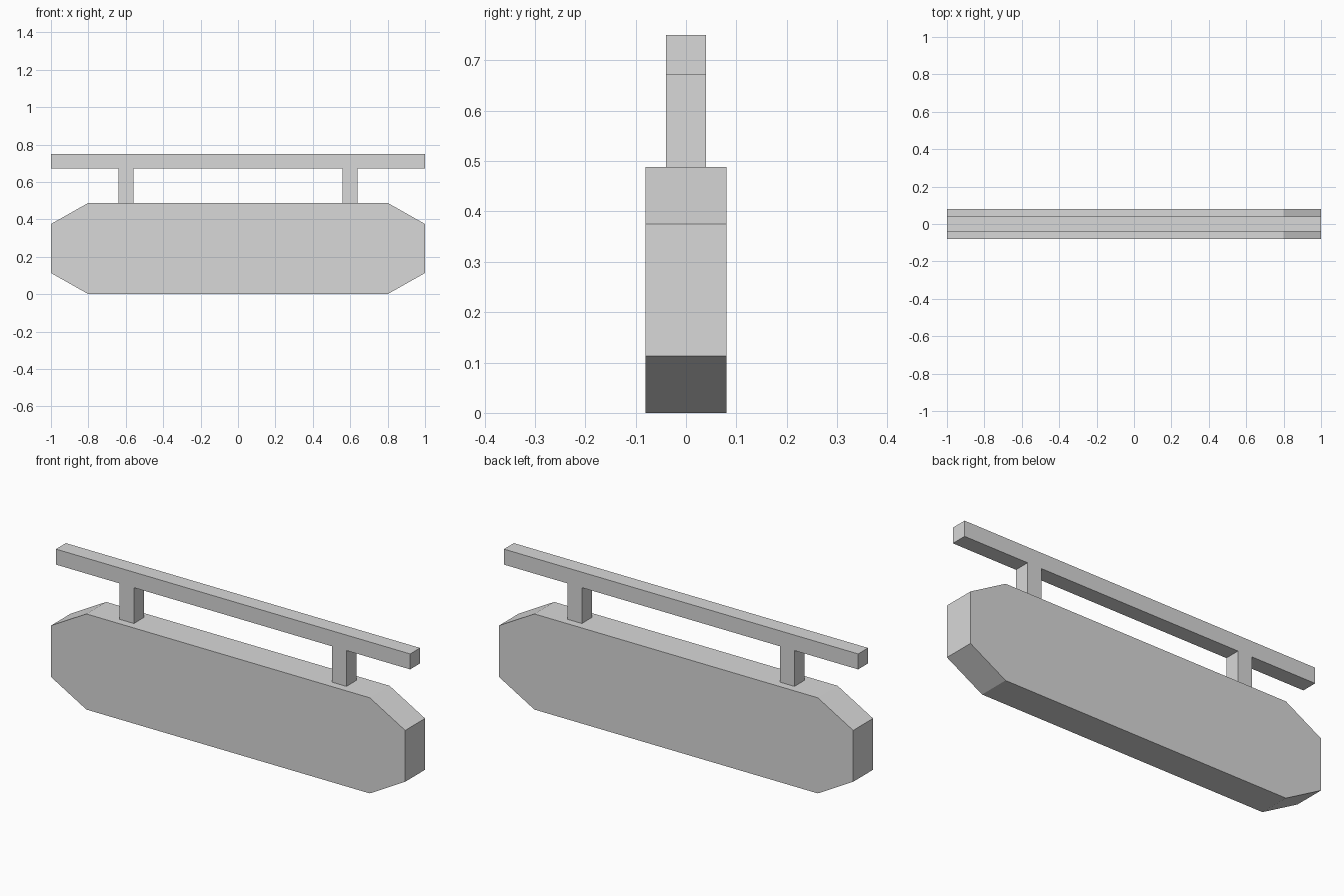
import bpy
import bmesh

cube = bpy.data.objects.get("Cube")
if cube:
    bpy.data.objects.remove(cube, do_unlink=True)

# Single plain grey
grey = bpy.data.materials.new("light_grey")
grey.use_nodes = True
colour = (0.69, 0.69, 0.69, 1)
grey.diffuse_color = colour
grey.node_tree.nodes["Principled BSDF"].inputs["Base Color"].default_value = colour


def slab(name, profile, half_depth):
    """Extrude an x-z outline symmetrically along y."""
    bm = bmesh.new()
    face = bm.faces.new([bm.verts.new((x, -half_depth, z)) for x, z in profile])
    extruded = bmesh.ops.extrude_face_region(bm, geom=[face])["geom"]
    verts = [g for g in extruded if isinstance(g, bmesh.types.BMVert)]
    bmesh.ops.translate(bm, verts=verts, vec=(0, 2 * half_depth, 0))
    bmesh.ops.recalc_face_normals(bm, faces=bm.faces)
    mesh = bpy.data.meshes.new(name)
    bm.to_mesh(mesh)
    bm.free()
    mesh.materials.append(grey)
    obj = bpy.data.objects.new(name, mesh)
    bpy.context.collection.objects.link(obj)
    return obj


def rect(x0, x1, z0, z1):
    return [(x0, z0), (x1, z0), (x1, z1), (x0, z1)]


# Sign board with clipped corners
top, low, high = 0.488, 0.113, 0.375
right_half = [(0.8, 0), (1, low), (1, high), (0.8, top)]
left_half = [(-x, z) for x, z in reversed(right_half)]
slab("sign_board", right_half + left_half, 0.08)

# Hanging bar
bar_bottom, bar_top = 0.671, 0.75
slab("hanging_bar", rect(-1, 1, bar_bottom, bar_top), 0.04)

# Two posts joining the board to the bar
for side, x in (("right", -0.6), ("left", 0.6)):
    slab(side + "_post", rect(x - 0.04, x + 0.04, top, bar_bottom), 0.04)
